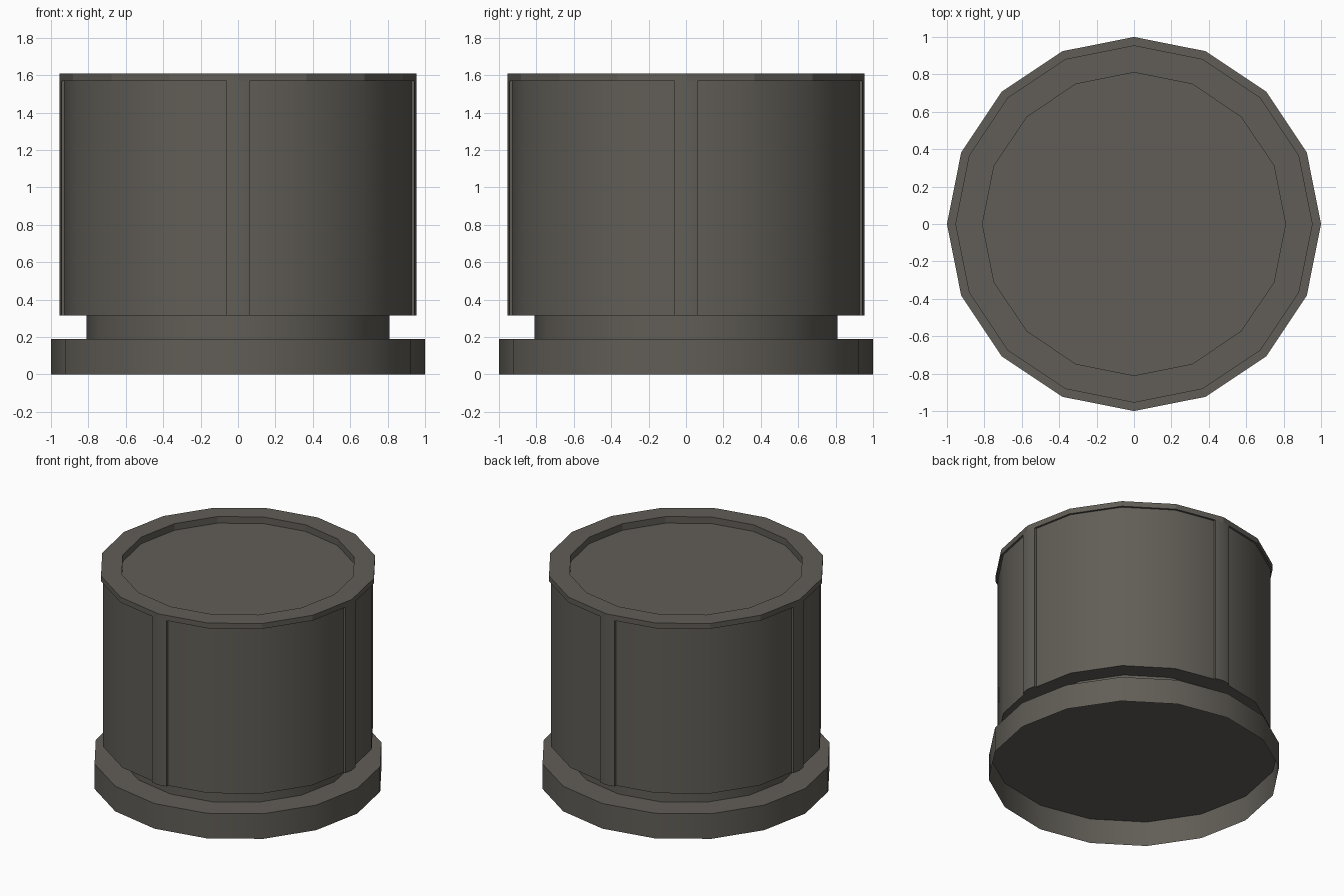
import bpy, math

if "Cube" in bpy.data.objects:
    bpy.data.objects.remove(bpy.data.objects["Cube"])

SIDES = 16

# single dark warm grey for the whole model
grey = bpy.data.materials.new("dark warm grey")
grey.diffuse_color = (0.120, 0.111, 0.095, 1)
grey.use_nodes = True
grey.node_tree.nodes["Principled BSDF"].inputs["Base Color"].default_value = grey.diffuse_color


def make_object(name, verts, faces, smooth=True):
    mesh = bpy.data.meshes.new(name)
    mesh.from_pydata(verts, [], faces)
    mesh.materials.append(grey)
    if smooth:
        mesh.shade_smooth()
        mesh.set_sharp_from_angle(angle=math.radians(30))
    obj = bpy.data.objects.new(name, mesh)
    bpy.context.collection.objects.link(obj)
    return obj


def lathe(name, profile, cap_end=False, smooth=True):
    """Spin (radius, z) points, listed bottom-outside to top, into a 16-sided part."""
    verts, faces = [], []
    for r, z in profile:
        for i in range(SIDES):
            a = 2 * math.pi * i / SIDES
            verts.append((r * math.cos(a), r * math.sin(a), z))
    for k in range(len(profile) - 1):
        for i in range(SIDES):
            j = (i + 1) % SIDES
            lo, hi = k * SIDES, (k + 1) * SIDES
            faces.append((lo + i, lo + j, hi + j, hi + i))
    if cap_end:
        last = (len(profile) - 1) * SIDES
        faces.append(tuple(range(last, last + SIDES)))
    return make_object(name, verts, faces, smooth)


# base: hollow lid open at the bottom
lathe("base", [(1.0, 0), (1.0, 0.19)], cap_end=True)

# narrow neck between base and body
lathe("neck", [(0.81, 0.19), (0.81, 0.315)])

# drum body with its underside ring
lathe("body", [(0.81, 0.315), (0.94, 0.315), (0.94, 1.57)])

# top rim, slightly proud of the body, with a shallow recessed top
lathe("top_rim", [(0.94, 1.57), (0.955, 1.57), (0.955, 1.61),
                  (0.81, 1.61), (0.81, 1.56)], cap_end=True, smooth=False)

# four raised vertical strips that follow the corner of the drum
HALF, OUT, BACK = 0.062, 0.955, 0.90
EDGE = OUT - HALF * math.tan(math.pi / SIDES)
section = [(BACK, -HALF), (EDGE, -HALF), (OUT, 0), (EDGE, HALF), (BACK, HALF)]
n = len(section)
for name, quarter in (("right", 0), ("back", 1), ("left", 2), ("front", 3)):
    a = quarter * math.pi / 2
    c, s = math.cos(a), math.sin(a)
    verts = [(x * c - y * s, x * s + y * c, z)
             for z in (0.314, 1.57) for x, y in section]
    faces = [(i, i + 1, n + i + 1, n + i) for i in range(n - 1)]
    faces.append(tuple(reversed(range(n))))
    make_object("strip_" + name, verts, faces)
